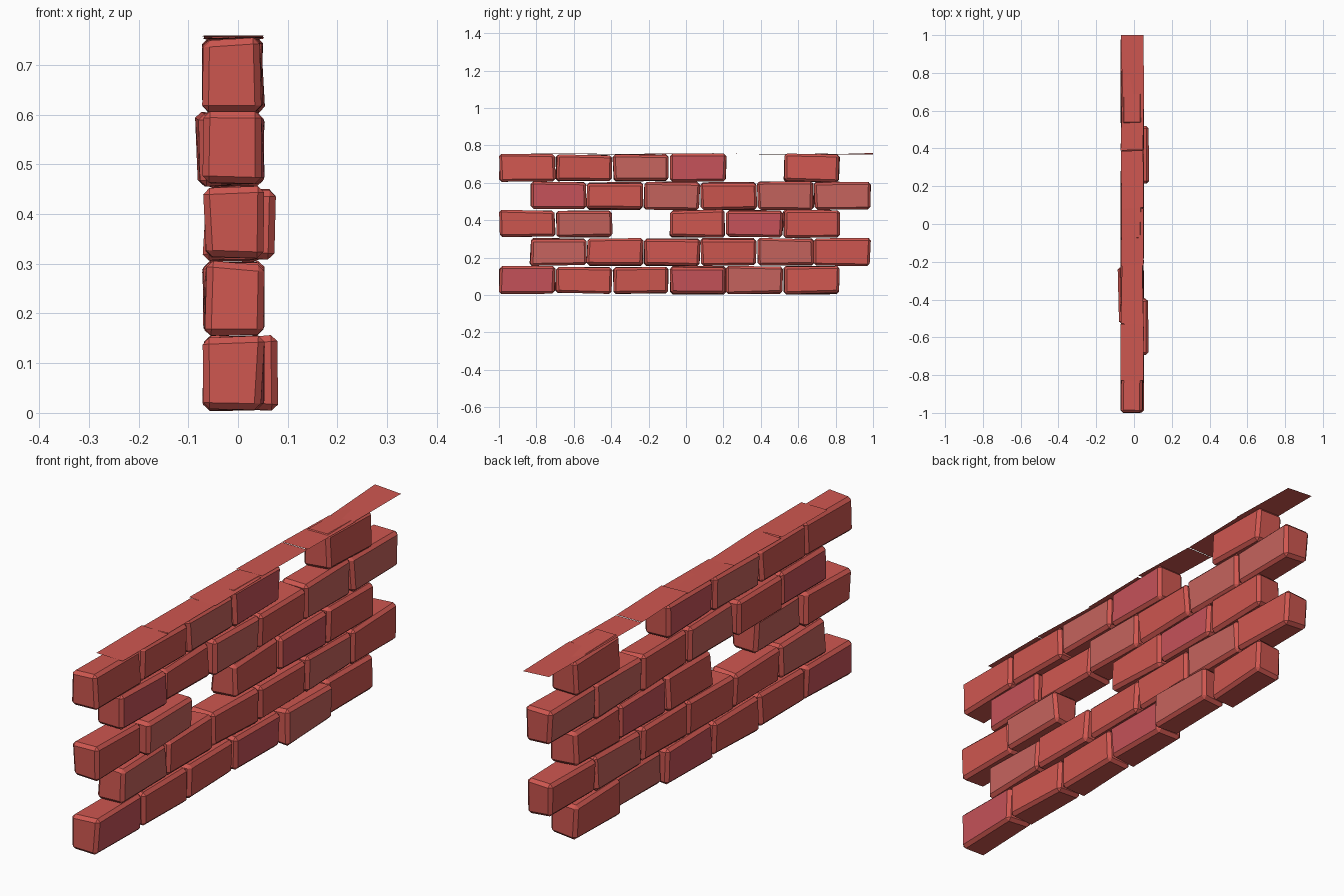
import bpy, bmesh, random
from mathutils import Vector

if "Cube" in bpy.data.objects:
    bpy.data.objects.remove(bpy.data.objects["Cube"])

random.seed(4)
PITCH_Y, PITCH_Z = 0.304, 0.15
X0, X1 = -0.067, 0.049          # wall faces
JIT = 0.006                     # corner irregularity


def material(name, rgb):
    m = bpy.data.materials.new(name)
    m.diffuse_color = (*rgb, 1)
    m.use_nodes = True
    m.node_tree.nodes["Principled BSDF"].inputs["Base Color"].default_value = m.diffuse_color
    return m


RED = material("brick_red", (0.62, 0.095, 0.08))
PINK = material("brick_pink", (0.56, 0.085, 0.10))
PALE = material("brick_pale", (0.56, 0.125, 0.11))


def jit(amount=JIT):
    return random.uniform(-amount, amount)


def finish(bm, name, mats):
    me = bpy.data.meshes.new(name)
    bm.to_mesh(me)
    bm.free()
    for m in mats:
        me.materials.append(m)
    ob = bpy.data.objects.new(name, me)
    bpy.context.collection.objects.link(ob)
    return ob


def row_start(row):
    return -0.998 if row % 2 == 0 else -0.833


def brick(row, col, face_mat, dx):
    """Chamfered, slightly skewed brick with tinted broad faces."""
    y0 = row_start(row) + col * PITCH_Y
    z0 = 0.009 + row * PITCH_Z
    lo = Vector((X0 + dx, y0, z0))
    size = Vector((X1 - X0, 0.297, 0.143))
    bm = bmesh.new()
    bmesh.ops.create_cube(bm, size=1)
    for v in bm.verts:
        unit = v.co + Vector((0.5, 0.5, 0.5))
        v.co = Vector([lo[i] + unit[i] * size[i] + jit() for i in range(3)])
        v.co.y = max(-1, min(1, v.co.y))
        v.co.z = max(0, v.co.z)
    bmesh.ops.bevel(bm, geom=bm.edges[:], offset=0.013, segments=1,
                    profile=0.5, affect='EDGES')
    bm.normal_update()
    for f in bm.faces:
        if abs(f.normal.x) > 0.9:
            f.material_index = 1
    finish(bm, f"brick_{row + 1}_{col + 1}", [RED, face_mat])


def top_sheet(col):
    """Thin uneven flat face lying over the top course."""
    y0 = -0.83 + col * 0.305
    y1 = y0 + 0.305
    bm = bmesh.new()
    vs = [bm.verts.new((x + jit(), min(1, y + (jit() if y < 0.99 else 0)),
                        0.755 + jit(0.005)))
          for x, y in ((X0, y0), (X1, y0), (X1, y1), (X0, y1))]
    bm.faces.new(vs)
    finish(bm, f"top_sheet_{col + 1}", [RED])


# Courses, bottom to top: r red, p pink, l pale, space = missing brick
courses = ["prrplr", "lrrrlr", "rl rpr", "prlrll", "rrlp r"]
tint = {"r": RED, "p": PINK, "l": PALE}
# Bricks pushed out of the wall plane
pushed = {(0, 4): 0.03, (2, 1): 0.022, (3, 1): -0.015}

for r, course in enumerate(courses):
    for c, key in enumerate(course):
        if key != " ":
            brick(r, c, tint[key], pushed.get((r, c), 0))

for c in range(6):
    top_sheet(c)
